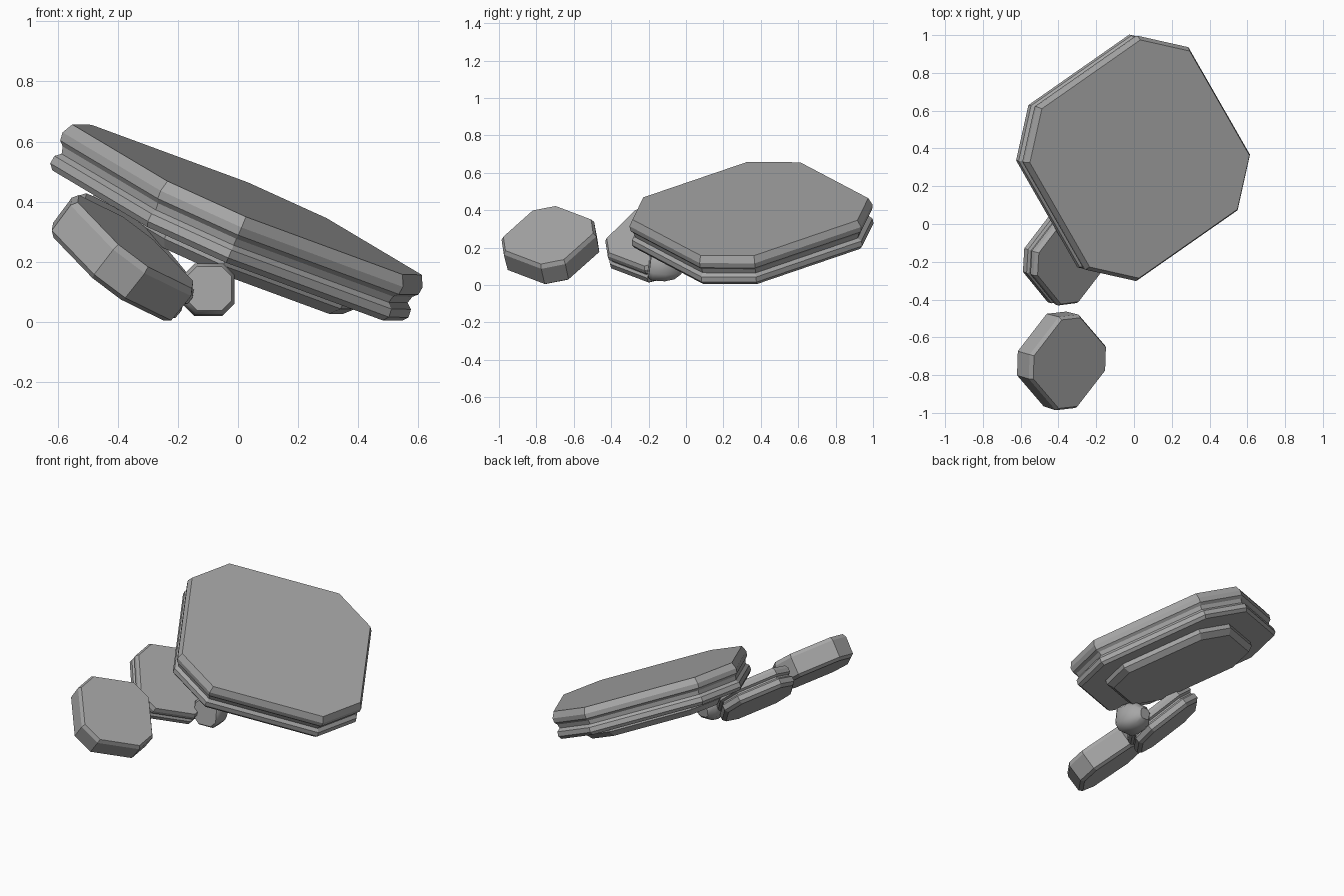
import bpy, bmesh
from mathutils import Vector

if "Cube" in bpy.data.objects:
    bpy.data.objects.remove(bpy.data.objects["Cube"], do_unlink=True)

stone = bpy.data.materials.new("grey_stone")
stone.use_nodes = True
grey = (0.38, 0.38, 0.38, 1)
stone.diffuse_color = grey
stone.node_tree.nodes["Principled BSDF"].inputs["Base Color"].default_value = grey


def slab(name, centre, normal, along, half, cut, rings):
    """Chamfered square slab; rings are (depth below top, outline scale)."""
    n = Vector(normal).normalized()
    u = Vector(along)
    u = (u - n * u.dot(n)).normalized()
    v = n.cross(u)
    k = half - cut
    outline = [(half, -k), (half, k), (k, half), (-k, half),
               (-half, k), (-half, -k), (-k, -half), (k, -half)]
    bm = bmesh.new()
    loops = []
    for depth, scale in rings:
        origin = Vector(centre) - n * depth
        loops.append([bm.verts.new(origin + scale * (a * u + b * v)) for a, b in outline])
    for upper, lower in zip(loops, loops[1:]):
        for i in range(8):
            j = (i + 1) % 8
            bm.faces.new((upper[i], lower[i], lower[j], upper[j]))
    bm.faces.new(loops[0])
    bm.faces.new(loops[-1][::-1])
    bmesh.ops.recalc_face_normals(bm, faces=bm.faces[:])
    mesh = bpy.data.meshes.new(name)
    bm.to_mesh(mesh)
    bm.free()
    mesh.materials.append(stone)
    obj = bpy.data.objects.new(name, mesh)
    bpy.context.collection.objects.link(obj)
    return obj


# Large tilted slab with a groove round its rim
top, tilt, edge = Vector((0.03, 0.344, 0.407)), Vector((0.396, -0.085, 0.914)), (0.784, 0.548, -0.289)
slab("large_slab", top, tilt, edge, 0.539, 0.207,
     [(0, 1), (0.037, 1.03), (0.065, 1.025), (0.08, 1), (0.104, 0.99),
      (0.12, 1.02), (0.148, 1.025), (0.167, 1)])

# Thin plate under the large slab
slab("under_plate", top - tilt * 0.16, tilt, edge, 0.539, 0.207,
     [(0, 0.75), (0.033, 0.75), (0.065, 0.70)])

# Plain block at the front
slab("front_block", (-0.341, -0.7365, 0.267), (0.605, -0.173, 0.777), (0.586, 0.758, -0.287),
     0.213, 0.088, [(0, 1), (0.022, 1.055), (0.128, 1.045), (0.145, 0.96)])

# Grooved block leaning under the large slab
slab("middle_block", (-0.326, -0.188, 0.265), (0.64, -0.21, 0.74), (0.58, 0.76, -0.29),
     0.21, 0.086, [(0, 1), (0.02, 1.05), (0.045, 1.05), (0.056, 0.99), (0.066, 0.99),
                   (0.076, 1.05), (0.107, 1.05), (0.125, 0.97)])

# Small rounded pebble tucked between them
slab("pebble", (-0.095, -0.195, 0.112), (0.05, -0.98, 0.12), (1, 0, 0),
     0.082, 0.036, [(0, 0.9), (0.02, 1.04), (0.09, 1), (0.14, 0.8), (0.175, 0.4)])
for poly in bpy.data.objects["pebble"].data.polygons:
    poly.use_smooth = len(poly.vertices) == 4
